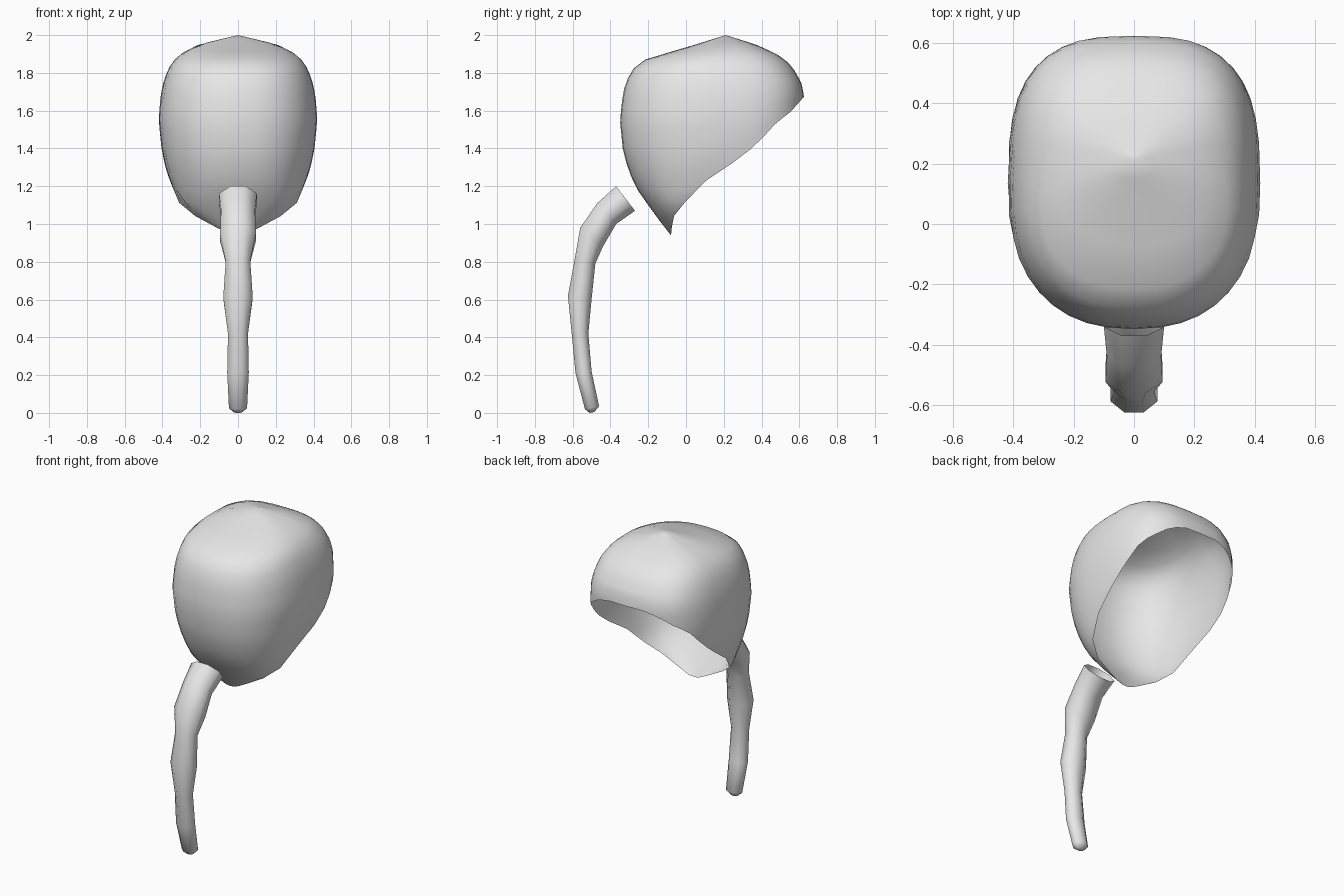
import bpy, bmesh, math
from mathutils import Vector

cube = bpy.data.objects.get("Cube")
if cube:
    bpy.data.objects.remove(cube, do_unlink=True)

hair = bpy.data.materials.new("light_grey")
hair.use_nodes = True
hair.diffuse_color = (0.8, 0.8, 0.8, 1)
hair.node_tree.nodes["Principled BSDF"].inputs["Base Color"].default_value = (0.8, 0.8, 0.8, 1)


def lookup(table, key):
    """Linear interpolation in a table sorted by its first column."""
    if key <= table[0][0]:
        return table[0][1:]
    for a, b in zip(table, table[1:]):
        if key <= b[0]:
            t = (key - a[0]) / (b[0] - a[0])
            return [p + (q - p) * t for p, q in zip(a[1:], b[1:])]
    return table[-1][1:]


def finish(name, bm, angle):
    bmesh.ops.recalc_face_normals(bm, faces=bm.faces)
    mesh = bpy.data.meshes.new(name)
    bm.to_mesh(mesh)
    bm.free()
    mesh.materials.append(hair)
    obj = bpy.data.objects.new(name, mesh)
    bpy.context.collection.objects.link(obj)
    bpy.ops.object.select_all(action='DESELECT')
    obj.select_set(True)
    bpy.context.view_layer.objects.active = obj
    bpy.ops.object.shade_smooth_by_angle(angle=math.radians(angle))
    return obj


def bridge(bm, a, b):
    for i in range(len(a)):
        j = (i + 1) % len(a)
        bm.faces.new((a[i], a[j], b[j], b[i]))


# Body of the hair cap: height, front y, back y, half width
BODY = [(0.94, -0.08, -0.03, 0.05), (1.05, -0.165, 0.16, 0.25),
        (1.1, -0.2, 0.28, 0.31), (1.2, -0.27, 0.46, 0.35),
        (1.3, -0.31, 0.55, 0.385), (1.4, -0.335, 0.6, 0.405),
        (1.55, -0.35, 0.62, 0.42), (1.68, -0.335, 0.625, 0.41),
        (1.75, -0.32, 0.61, 0.395), (1.82, -0.28, 0.57, 0.37),
        (1.86, -0.25, 0.535, 0.345), (1.9, -0.12, 0.48, 0.305),
        (1.95, 0.05, 0.37, 0.21), (2.0, 0.21, 0.21, 0.0)]

# Open rim: y, height
RIM = [(-0.08, 0.94), (-0.07, 1.03), (-0.05, 1.07), (0.0, 1.12),
       (0.07, 1.2), (0.14, 1.26), (0.29, 1.35), (0.4, 1.45),
       (0.46, 1.52), (0.56, 1.6), (0.62, 1.67)]


def body_point(angle, z):
    front, back, width = lookup(BODY, z)
    c, s = math.cos(angle), math.sin(angle)
    power = 2 / (2.4 if c > 0 else 2.9)
    x = math.copysign(abs(s) ** power, s) * width
    y = (front + back) / 2 - math.copysign(abs(c) ** power, c) * (back - front) / 2
    return Vector((x, y, z))


def rim_height(angle):
    z = 1.8
    while z > 0.94 and z > lookup(RIM, body_point(angle, z).y)[0]:
        z -= 0.002
    return max(z, 0.94)


# Hair cap: columns run from the crown down to the rim
COLUMNS, ROWS = 40, 18
bm = bmesh.new()
angles = [2 * math.pi * i / COLUMNS for i in range(COLUMNS)]
ends = [rim_height(a) for a in angles]
crown = bm.verts.new((0, 0.21, 2))
rings = []
for row in range(1, ROWS + 1):
    t = (row / ROWS) ** 1.4
    rings.append([bm.verts.new(body_point(a, 2 - (2 - e) * t))
                  for a, e in zip(angles, ends)])
for i in range(COLUMNS):
    bm.faces.new((crown, rings[0][i], rings[0][(i + 1) % COLUMNS]))
for a, b in zip(rings, rings[1:]):
    bridge(bm, a, b)
finish("hair_cap", bm, 60)

# Ponytail: outer y and z, inner y and z, half width of each section
TAIL = [(-0.37, 1.2, -0.27, 1.07, 0.1), (-0.47, 1.11, -0.37, 1.0, 0.09),
        (-0.56, 0.98, -0.44, 0.88, 0.095), (-0.59, 0.81, -0.48, 0.79, 0.065),
        (-0.625, 0.62, -0.5, 0.6, 0.078), (-0.605, 0.42, -0.517, 0.42, 0.053),
        (-0.585, 0.21, -0.5, 0.22, 0.057), (-0.535, 0.02, -0.46, 0.035, 0.048),
        (-0.51, 0.0, -0.485, 0.005, 0.02)]
bm = bmesh.new()
rings = []
for y0, z0, y1, z1, width in TAIL:
    outer, inner = Vector((0, y0, z0)), Vector((0, y1, z1))
    middle, half = (outer + inner) / 2, (outer - inner) / 2
    ring = []
    for k in range(8):
        a = (k + 0.5) * math.pi / 4
        reach = math.cos(math.pi / 8)
        ring.append(bm.verts.new(middle + half * math.cos(a) / reach
                                 + Vector((width * math.sin(a) / reach, 0, 0))))
    rings.append(ring)
for a, b in zip(rings, rings[1:]):
    bridge(bm, a, b)
bm.faces.new(rings[-1])
finish("ponytail", bm, 60)
